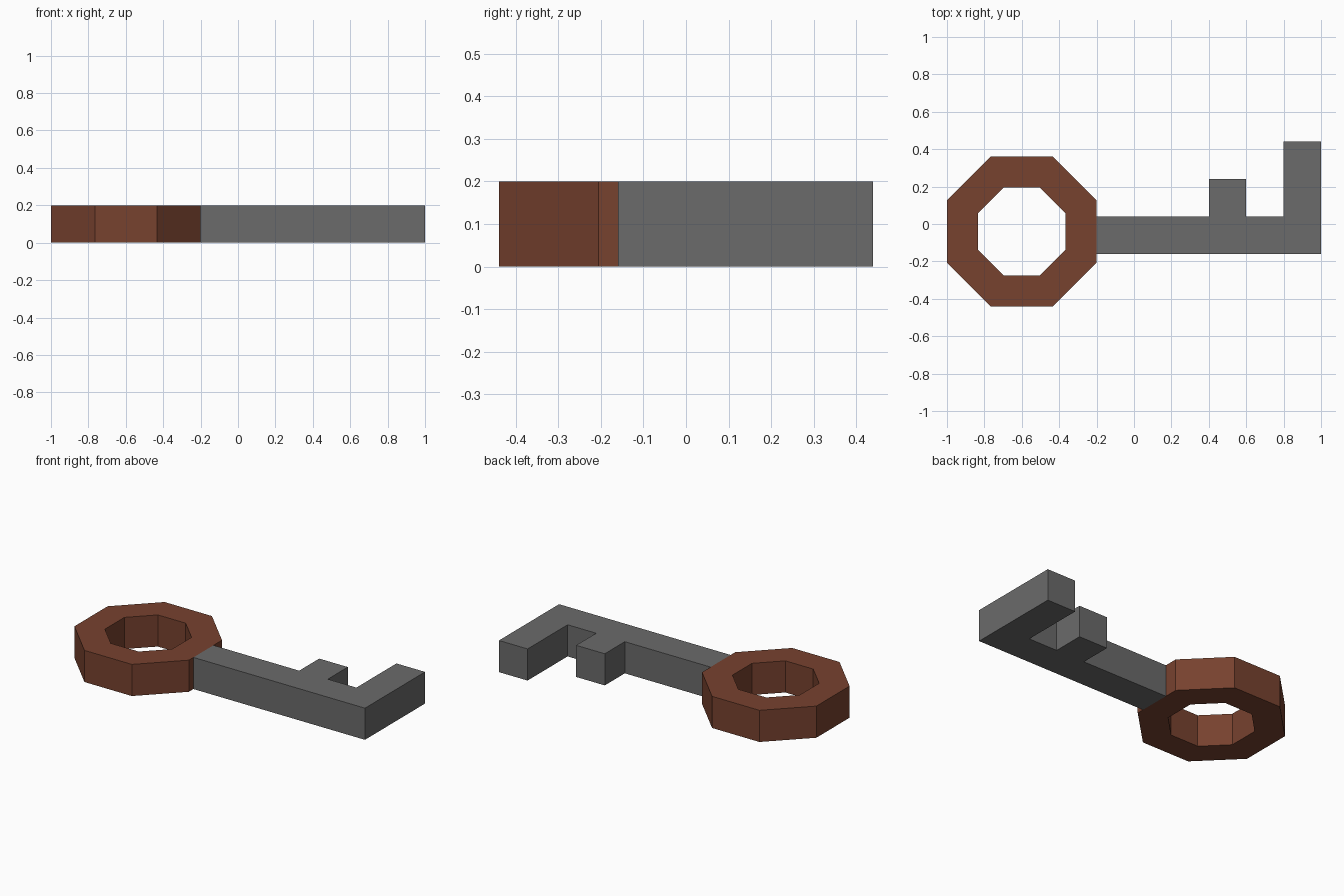
import bpy
import bmesh
from math import cos, sin, pi

if "Cube" in bpy.data.objects:
    bpy.data.objects.remove(bpy.data.objects["Cube"], do_unlink=True)

THICK = 0.2


def material(name, rgb):
    mat = bpy.data.materials.new(name)
    mat.use_nodes = True
    mat.diffuse_color = (*rgb, 1)
    mat.node_tree.nodes["Principled BSDF"].inputs["Base Color"].default_value = (*rgb, 1)
    return mat


def slab(name, outlines, mat):
    """Extrude flat polygons sharing edges up to the common thickness."""
    bm = bmesh.new()
    for outline in outlines:
        bm.faces.new([bm.verts.new((x, y, 0)) for x, y in outline])
    bmesh.ops.remove_doubles(bm, verts=bm.verts, dist=0.0001)
    top = bmesh.ops.extrude_face_region(bm, geom=bm.faces[:], use_keep_orig=True)
    moved = [v for v in top["geom"] if isinstance(v, bmesh.types.BMVert)]
    bmesh.ops.translate(bm, verts=moved, vec=(0, 0, THICK))
    bmesh.ops.recalc_face_normals(bm, faces=bm.faces)
    mesh = bpy.data.meshes.new(name)
    bm.to_mesh(mesh)
    bm.free()
    mesh.materials.append(mat)
    obj = bpy.data.objects.new(name, mesh)
    bpy.context.collection.objects.link(obj)
    return obj


def octagon(apothem, cx=-0.6, cy=-0.04):
    radius = apothem / cos(pi / 8)
    angles = [(i + 0.5) * pi / 4 for i in range(8)]
    return [(cx + radius * cos(a), cy + radius * sin(a)) for a in angles]


brown = material("brown", (0.185, 0.054, 0.028))
grey = material("grey", (0.145, 0.145, 0.145))

# Octagonal handle with an octagonal hole
outer, inner = octagon(0.4), octagon(0.235)
segments = []
for i in range(8):
    j = (i + 1) % 8
    segments.append([outer[i], outer[j], inner[j], inner[i]])
slab("ring_handle", segments, brown)

# Shaft with a short and a long tooth
shaft = [(-0.2, -0.16), (1, -0.16), (1, 0.44), (0.8, 0.44), (0.8, 0.04),
         (0.6, 0.04), (0.6, 0.24), (0.4, 0.24), (0.4, 0.04), (-0.2, 0.04)]
slab("toothed_shaft", [shaft], grey)
